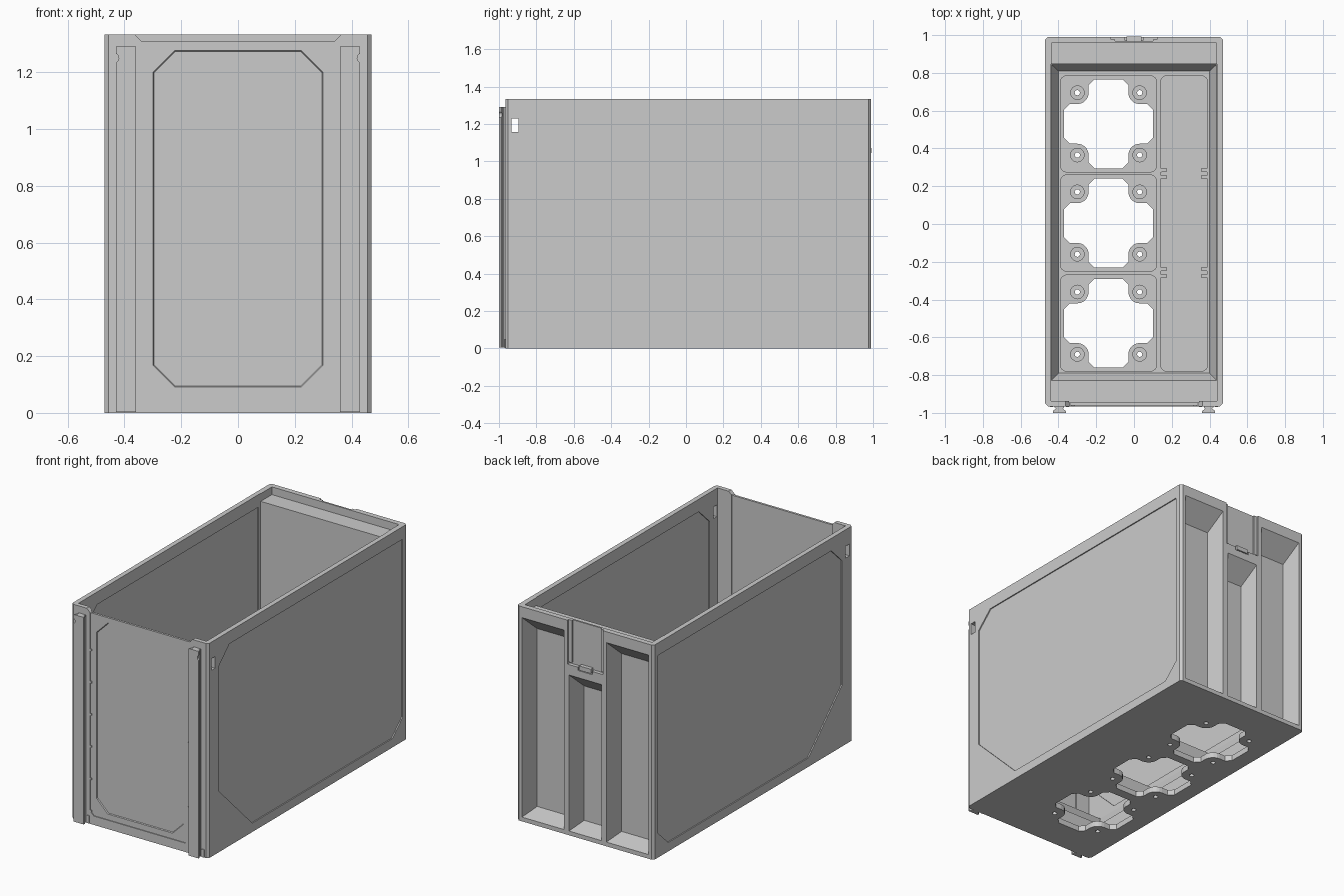
import bpy, bmesh, math
from mathutils import Vector

if "Cube" in bpy.data.objects:
    bpy.data.objects.remove(bpy.data.objects["Cube"])


def finish(name, bm):
    bmesh.ops.recalc_face_normals(bm, faces=bm.faces[:])
    me = bpy.data.meshes.new(name)
    bm.to_mesh(me)
    bm.free()
    ob = bpy.data.objects.new(name, me)
    bpy.context.collection.objects.link(ob)
    return ob


def prism(name, pts, axis, a, b):
    """Extrude a 2D outline along an axis from a to b."""
    def place(p, t):
        return {'x': (t, p[0], p[1]), 'y': (p[0], t, p[1]), 'z': (p[0], p[1], t)}[axis]
    bm = bmesh.new()
    face = bm.faces.new([bm.verts.new(place(p, a)) for p in pts])
    moved = bmesh.ops.extrude_face_region(bm, geom=[face])['geom']
    bmesh.ops.translate(bm, verts=[v for v in moved if isinstance(v, bmesh.types.BMVert)],
                        vec=Vector(place((0, 0), b - a)))
    return finish(name, bm)


def hull(name, corners):
    bm = bmesh.new()
    for c in corners:
        bm.verts.new(c)
    bmesh.ops.convex_hull(bm, input=bm.verts[:])
    bmesh.ops.dissolve_limit(bm, angle_limit=0.001, verts=bm.verts[:], edges=bm.edges[:])
    return finish(name, bm)


def rect(x0, x1, y0, y1):
    return [(x0, y0), (x1, y0), (x1, y1), (x0, y1)]


def chamfered(x0, x1, y0, y1, c):
    return [(x0 + c, y0), (x1 - c, y0), (x1, y0 + c), (x1, y1 - c),
            (x1 - c, y1), (x0 + c, y1), (x0, y1 - c), (x0, y0 + c)]


def arc(cx, cy, r, a0, a1, n):
    return [(cx + r * math.cos(math.radians(a0 + (a1 - a0) * i / n)),
             cy + r * math.sin(math.radians(a0 + (a1 - a0) * i / n))) for i in range(n + 1)]


def rounded(x0, x1, y0, y1, r):
    return (arc(x0 + r, y0 + r, r, 180, 270, 4) + arc(x1 - r, y0 + r, r, 270, 360, 4) +
            arc(x1 - r, y1 - r, r, 0, 90, 4) + arc(x0 + r, y1 - r, r, 90, 180, 4))


def cut(target, cutter):
    m = target.modifiers.new('cut', 'BOOLEAN')
    m.operation, m.solver, m.object = 'DIFFERENCE', 'EXACT', cutter
    bpy.context.view_layer.objects.active = target
    bpy.ops.object.modifier_apply(modifier=m.name)
    bpy.data.objects.remove(cutter, do_unlink=True)


# Outer shell
body = prism('case_body', chamfered(-.47, .47, -.965, .99, .014), 'z', 0, 1.333)


def carve(pts, axis, a, b):
    cut(body, prism('cutter', pts, axis, a, b))


# Sloped funnel above the trays, then the open interior
cut(body, hull('cutter', [(x, y, .12) for x in (-.40, .40) for y in (-.79, .81)] +
               [(x, y, .2) for x in (-.438, .438) for y in (-.83, .845)]))
carve(rect(-.44, .44, -.938, .847), 'z', .199, 1.5)
carve(rect(-.345, .345, -.946, -.9), 'z', .205, 1.5)
carve(rect(-.437, .437, .8, .957), 'z', 1.285, 1.5)

# Fan trays with cross-shaped openings and screw holes
quadrant = ([(.235, .075), (.205, .105)] + arc(.165, .165, .06, 270, 180, 5) +
            [(.105, .205), (.075, .235)])
cx = -.135
for cy in (.53, .005, -.525):
    carve(rounded(cx - .255, cx + .255, cy - .255, cy + .255, .035), 'z', .035, .25)
    outline = []
    for k in range(4):
        c, s = (1, 0, -1, 0)[k], (0, 1, 0, -1)[k]
        outline += [(cx + c * x - s * y, cy + s * x + c * y) for x, y in quadrant]
    carve(outline, 'z', -.1, .1)
    for sx in (-1, 1):
        for sy in (-1, 1):
            p = (cx + sx * .165, cy + sy * .165)
            carve(arc(*p, .036, 0, 345, 23), 'z', .026, .1)
            carve(arc(*p, .014, 0, 330, 11), 'z', -.1, .1)

# Long side tray with divider guides
carve(rounded(.14, .39, -.78, .785, .035), 'z', .035, .25)
for y in (.267, -.257):
    for x, s in ((.135, 1), (.395, -1)):
        for side in (-1, 1):
            yy = y + side * .018
            prism('divider_guide', [(x, yy - .012), (x + s * .04, yy - .008),
                                    (x + s * .04, yy + .008), (x, yy + .012)], 'z', .03, .118)

# Recessed side panels, outside and inside, and the small side slots
panel = [(-.86, .38), (-.53, .055), (.845, .055), (.945, .15),
         (.945, 1.255), (-.755, 1.255), (-.86, 1.155)]
inner = [(-.86, .38), (-.71, .235), (.83, .235), (.83, 1.255), (-.755, 1.255), (-.86, 1.155)]
for s in (-1, 1):
    carve(panel, 'x', s * .463, s * .6)
    carve(inner, 'x', s * .40, s * .446)
carve(rect(-.932, -.896, 1.157, 1.23), 'x', -.6, .6)

# Front wall: lowered top edge, framed panel, bevelled recess
carve([(-.34, 1.31), (.34, 1.31), (.365, 1.335), (.365, 1.4), (-.365, 1.4), (-.365, 1.335)],
      'y', -1.1, -.9)
carve(chamfered(-.34, .34, .055, 1.4, .025), 'y', -1.1, -.960)
oct_out = chamfered(-.304, .304, .085, 1.282, .078)
oct_in = chamfered(-.296, .296, .094, 1.273, .075)
cut(body, hull('cutter', [(x, -.97, z) for x, z in oct_out] +
               [(x, -.954, z) for x, z in oct_in]))

# Panel clips along the frame
for s in (-1, 1):
    for z in (.08, .28, .48, .68, .88, 1.08):
        prism('panel_clip', rect(s * .338 - .006, s * .338 + .006, z - .006, z + .006),
              'y', -.965, -.955)

# Deep channels in the back, with sloped ceilings
for x0, x1, top in ((-.435, -.145, 1.27), (-.112, .112, 1.0), (.145, .435, 1.27)):
    cut(body, hull('cutter',
                   [(x, .995, z) for x in (x0, x1) for z in (.025, top)] +
                   [(x, .875, z) for x in (x0 + .025, x1 - .025) for z in (.055, top - .11)]))

# Latch recess in the back rim with its hooks
carve(rect(-.122, .122, 1.06, 1.5), 'y', .968, 1.1)
carve(rect(-.05, .05, 1.04, 1.1), 'y', .975, 1.1)
for s in (-1, 1):
    prism('latch_guide', rect(s * .112 - .012, s * .112 + .012, 1.07, 1.333), 'y', .96, .978)
prism('latch_catch', rect(-.04, .04, 1.045, 1.072), 'y', .965, .992)

# Front T-rails with a snap notch near the top
for s in (-1, 1):
    profile = [(.37, -.955), (.37, -.972), (.377, -.978), (.36, -.99), (.36, -1),
               (.43, -1), (.43, -.99), (.413, -.978), (.42, -.972), (.42, -.955)]
    rail = prism('front_rail', [(s * x, y) for x, y in profile], 'z', .004, 1.29)
    cut(rail, prism('cutter', arc(s * .437, 1.25, .017, 0, 345, 23), 'y', -1.1, -.982))
    cut(rail, prism('cutter', [(-1.02, 1.278), (-.99, 1.308), (-1.02, 1.34)], 'x', -.6, .6))
    for x in (.352, .438):
        prism('rail_foot', rect(s * x - .008, s * x + .008, -.97, -.95), 'z', .002, .05)
